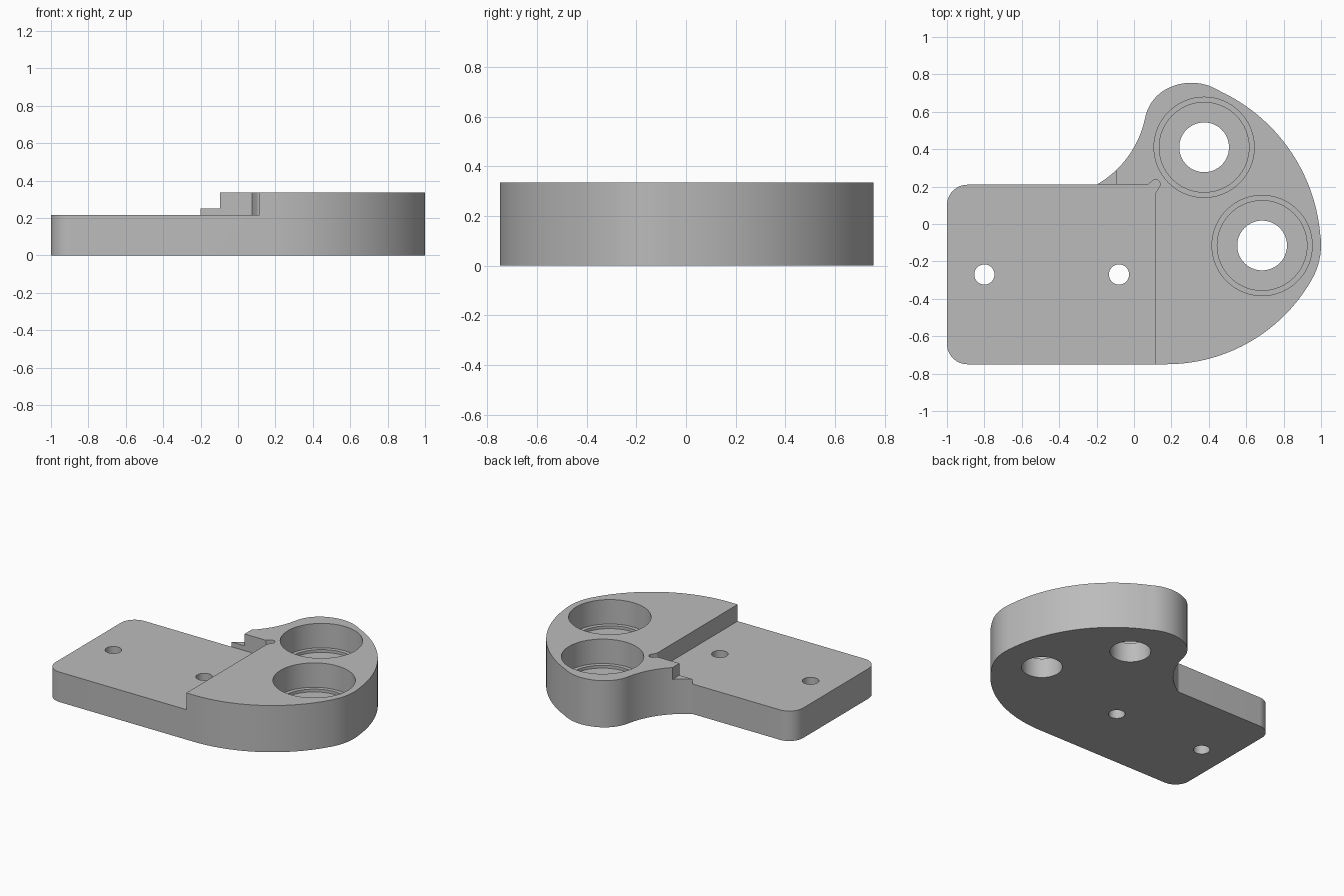
import bpy, bmesh, math
from mathutils import Vector

cube = bpy.data.objects.get("Cube")
if cube:
    bpy.data.objects.remove(cube, do_unlink=True)

TOP, SHELF, STEP = 0.335, 0.215, 0.25

grey = bpy.data.materials.new("plain grey")
grey.use_nodes = True
grey.diffuse_color = (0.5, 0.5, 0.5, 1)
grey.node_tree.nodes["Principled BSDF"].inputs["Base Color"].default_value = grey.diffuse_color


def arc(a, b, c, n=20):
    """Points on the circular arc from a through b to c."""
    (ax, ay), (bx, by), (cx, cy) = a, b, c
    d = 2 * (ax * (by - cy) + bx * (cy - ay) + cx * (ay - by))
    qa, qb, qc = ax * ax + ay * ay, bx * bx + by * by, cx * cx + cy * cy
    ox = (qa * (by - cy) + qb * (cy - ay) + qc * (ay - by)) / d
    oy = (qa * (cx - bx) + qb * (ax - cx) + qc * (bx - ax)) / d
    r = math.hypot(ax - ox, ay - oy)
    start = math.atan2(ay - oy, ax - ox)
    sweep = (math.atan2(cy - oy, cx - ox) - start) % math.tau
    if d < 0:
        sweep -= math.tau
    return [(ox + r * math.cos(start + sweep * i / n),
             oy + r * math.sin(start + sweep * i / n)) for i in range(n + 1)]


def circle(x, y, r, n=64):
    return [(x + r * math.cos(math.tau * i / n),
             y + r * math.sin(math.tau * i / n)) for i in range(n)]


def prism(name, outline, z0, z1):
    """Extrude a closed outline from z0 to z1."""
    bm = bmesh.new()
    verts = []
    for x, y in outline:
        if not verts or (verts[-1].co - Vector((x, y, z0))).length > 1e-4:
            verts.append(bm.verts.new((x, y, z0)))
    base = bm.faces.new(verts)
    new = bmesh.ops.extrude_face_region(bm, geom=[base])["geom"]
    bmesh.ops.translate(bm, vec=(0, 0, z1 - z0),
                        verts=[v for v in new if isinstance(v, bmesh.types.BMVert)])
    bmesh.ops.recalc_face_normals(bm, faces=bm.faces)
    mesh = bpy.data.meshes.new(name)
    bm.to_mesh(mesh)
    bm.free()
    obj = bpy.data.objects.new(name, mesh)
    bpy.context.collection.objects.link(obj)
    mesh.materials.append(grey)
    return obj


def cut(body, name, outline, z0, z1):
    """Subtract a prism from the body."""
    cutter = prism(name, outline, z0, z1)
    cutter.hide_render = True
    mod = body.modifiers.new(name, 'BOOLEAN')
    mod.operation, mod.solver, mod.object = 'DIFFERENCE', 'EXACT', cutter
    bpy.context.view_layer.objects.active = body
    bpy.ops.object.modifier_apply(modifier=name)
    bpy.data.objects.remove(cutter, do_unlink=True)


# Plate outline, counter-clockwise from the front edge
outline = (
    arc((0.17, -0.75), (0.62, -0.63), (0.96, -0.28), 32)
    + arc((0.96, -0.28), (1.0, -0.115), (0.995, -0.05), 12)
    + arc((0.995, -0.05), (0.829, 0.401), (0.46, 0.71), 32)
    + arc((0.46, 0.71), (0.31, 0.755), (0.19, 0.73), 14)
    + arc((0.19, 0.73), (0.105, 0.665), (0.06, 0.57), 14)
    + arc((0.06, 0.57), (0.0, 0.41), (-0.2, 0.21))
    + arc((-0.89, 0.21), (-0.968, 0.178), (-1.0, 0.1), 14)
    + arc((-1.0, -0.64), (-0.968, -0.718), (-0.89, -0.75), 14)
)
plate = prism("bracket_plate", outline, 0, TOP)

# Lowered shelf with a rounded relief in its inner corner
relief = arc((0.136, 0.2), (0.126, 0.235), (0.1, 0.232), 10)
shelf = [(-1.1, -0.8), (0.115, -0.8), (0.115, 0.165)] + relief + [
    (0.075, 0.21), (-0.205, 0.21), (-0.205, 0.3), (-1.1, 0.3)]
cut(plate, "shelf_cut", shelf, SHELF, 0.5)

# Small step beside the shelf
cut(plate, "step_cut", [(-0.3, 0.15), (-0.095, 0.15), (-0.095, 0.5), (-0.3, 0.5)], STEP, 0.5)

# Stepped bearing bores
for x, y in ((0.375, 0.41), (0.685, -0.115)):
    for r, floor in ((0.268, 0.16), (0.24, 0.14), (0.133, -0.1)):
        cut(plate, "bore_cut", circle(x, y, r), floor, 0.5)

# Screw holes in the shelf
for x in (-0.8, -0.08):
    cut(plate, "screw_hole_cut", circle(x, -0.27, 0.054, 40), -0.1, 0.5)

bpy.ops.object.select_all(action='DESELECT')
plate.select_set(True)
bpy.context.view_layer.objects.active = plate
bpy.ops.object.shade_smooth_by_angle(angle=math.radians(30))
